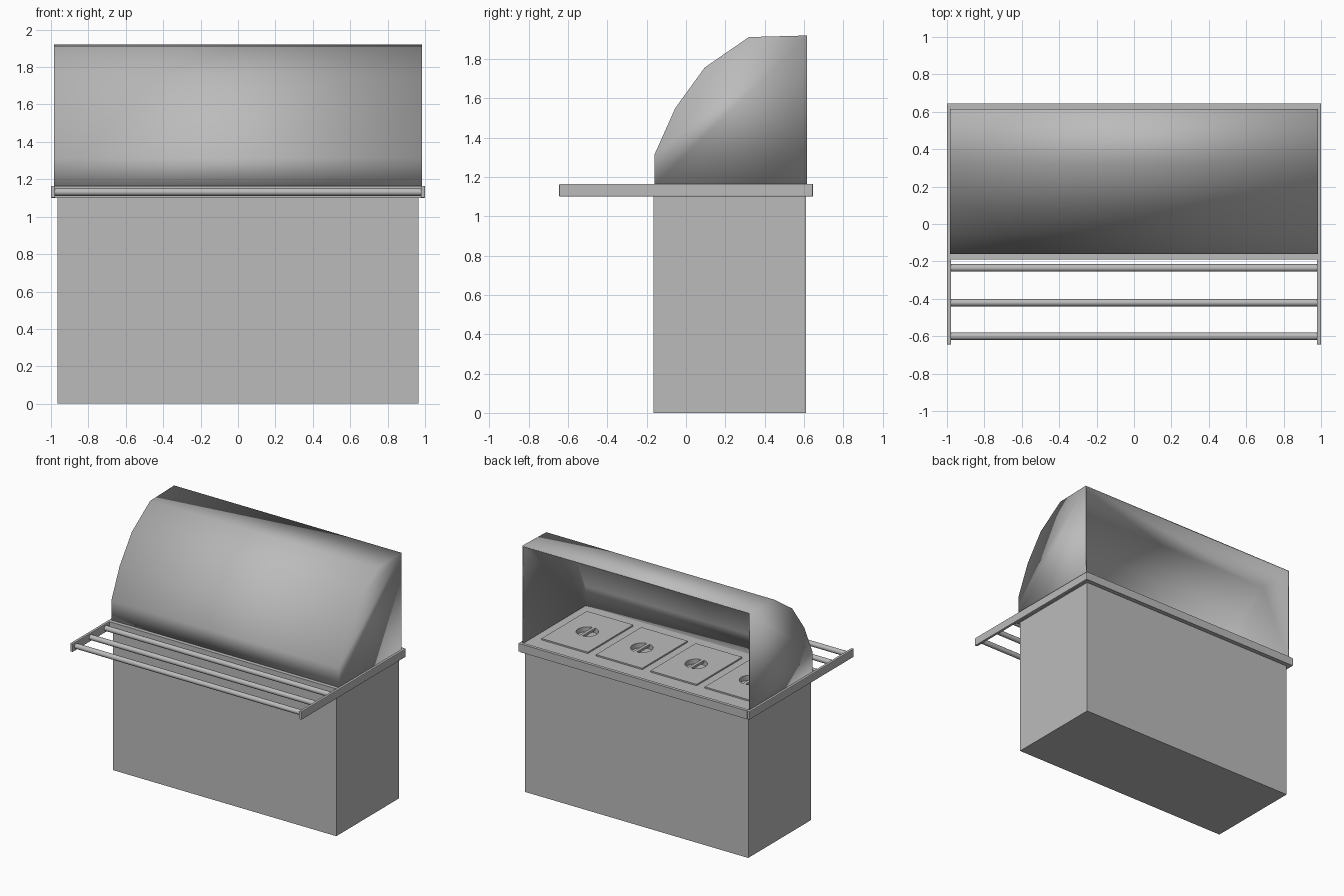
import bpy
import bmesh
from mathutils import Matrix, Vector

cube = bpy.data.objects.get("Cube")
if cube:
    bpy.data.objects.remove(cube, do_unlink=True)

steel = bpy.data.materials.new("brushed_grey")
steel.use_nodes = True
GREY = (0.5, 0.5, 0.5, 1)
steel.diffuse_color = GREY
steel.node_tree.nodes["Principled BSDF"].inputs["Base Color"].default_value = GREY


def finish(name, bm):
    mesh = bpy.data.meshes.new(name)
    bm.to_mesh(mesh)
    bm.free()
    mesh.materials.append(steel)
    obj = bpy.data.objects.new(name, mesh)
    bpy.context.collection.objects.link(obj)
    return obj


def select(obj):
    bpy.ops.object.select_all(action='DESELECT')
    obj.select_set(True)
    bpy.context.view_layer.objects.active = obj


def add_box(bm, lo, hi):
    lo, hi = Vector(lo), Vector(hi)
    mat = Matrix.Translation((lo + hi) / 2) @ Matrix.Diagonal((*(hi - lo), 1))
    bmesh.ops.create_cube(bm, size=1, matrix=mat)


def box(name, lo, hi, bevel=0):
    bm = bmesh.new()
    add_box(bm, lo, hi)
    if bevel:
        bmesh.ops.bevel(bm, geom=bm.edges[:], offset=bevel, segments=2,
                        profile=0.5, affect='EDGES')
    return finish(name, bm)


def add_rod(bm, centre, radius, length, axis, segments):
    turn = Matrix.Rotation(1.570796, 4, axis) if axis != 'Z' else Matrix()
    bmesh.ops.create_cone(bm, cap_ends=True, segments=segments, radius1=radius,
                          radius2=radius, depth=length,
                          matrix=Matrix.Translation(centre) @ turn)


def smooth(obj):
    select(obj)
    bpy.ops.object.shade_smooth_by_angle(angle=0.7)


# Cabinet and worktop
BASE, TOP = 1.10, 1.165
box("cabinet", (-0.965, -0.165, 0), (0.965, 0.61, BASE))
worktop = box("worktop", (-0.98, -0.165, BASE), (0.98, 0.625, 1.157))
box("front_rim", (-0.98, -0.19, BASE), (0.98, -0.16, TOP))
box("back_rim", (-0.98, 0.62, BASE), (0.98, 0.645, TOP))

# Side rails carrying the tray slide
for side, x in (("left", 0.989), ("right", -0.989)):
    box(side + "_side_rail", (x - 0.011, -0.645, BASE), (x + 0.011, 0.645, TOP), 0.005)

# Tray slide bars
for i, y in enumerate((-0.235, -0.42, -0.6)):
    bm = bmesh.new()
    add_rod(bm, (0, y, 1.132), 0.02, 1.96, 'Y', 12)
    smooth(finish(f"tray_bar_{i + 1}", bm))

# Food pan lids with round hand recesses
PAN_X = (-0.705, -0.235, 0.235, 0.705)
PAN_Y = 0.21
lids, cuts, grips = bmesh.new(), bmesh.new(), bmesh.new()
for x in PAN_X:
    add_box(lids, (x - 0.2, PAN_Y - 0.28, 1.15), (x + 0.2, PAN_Y + 0.28, 1.168))
    add_rod(cuts, (x, PAN_Y, 1.17), 0.08, 0.08, 'Z', 24)
    add_box(grips, (x - 0.012, PAN_Y - 0.082, 1.15), (x + 0.012, PAN_Y + 0.082, 1.168))
pan_lids = finish("pan_lids", lids)
cutter = finish("recess_cutter", cuts)
cutter.hide_render = True
for target in (worktop, pan_lids):
    mod = target.modifiers.new("recesses", 'BOOLEAN')
    mod.operation = 'DIFFERENCE'
    mod.object = cutter
    select(target)
    bpy.ops.object.modifier_apply(modifier=mod.name)
bpy.data.objects.remove(cutter, do_unlink=True)
finish("lid_grips", grips)

# Curved hood, open at the back and underneath
PROFILE = [(-0.16, 1.16), (-0.16, 1.315), (-0.055, 1.55), (0.095, 1.757),
           (0.32, 1.912), (0.615, 1.92)]
bm = bmesh.new()
left, right = ([bm.verts.new((x, y, z)) for y, z in PROFILE] for x in (0.983, -0.983))
for i in range(len(PROFILE) - 1):
    bm.faces.new((right[i], left[i], left[i + 1], right[i + 1]))
left_foot = bm.verts.new((0.983, 0.615, 1.16))
right_foot = bm.verts.new((-0.983, 0.615, 1.16))
bm.faces.new([left_foot] + left[::-1])
bm.faces.new(right + [right_foot])
bm.normal_update()
if bm.faces[:][0].normal.y > 0:
    bmesh.ops.reverse_faces(bm, faces=bm.faces[:])
for f in bm.faces:
    if f.normal.x * f.calc_center_median().x < -0.5:
        f.normal_flip()
    f.smooth = True
hood = finish("hood", bm)
shell = hood.modifiers.new("thickness", 'SOLIDIFY')
shell.thickness = 0.01
shell.offset = -1
